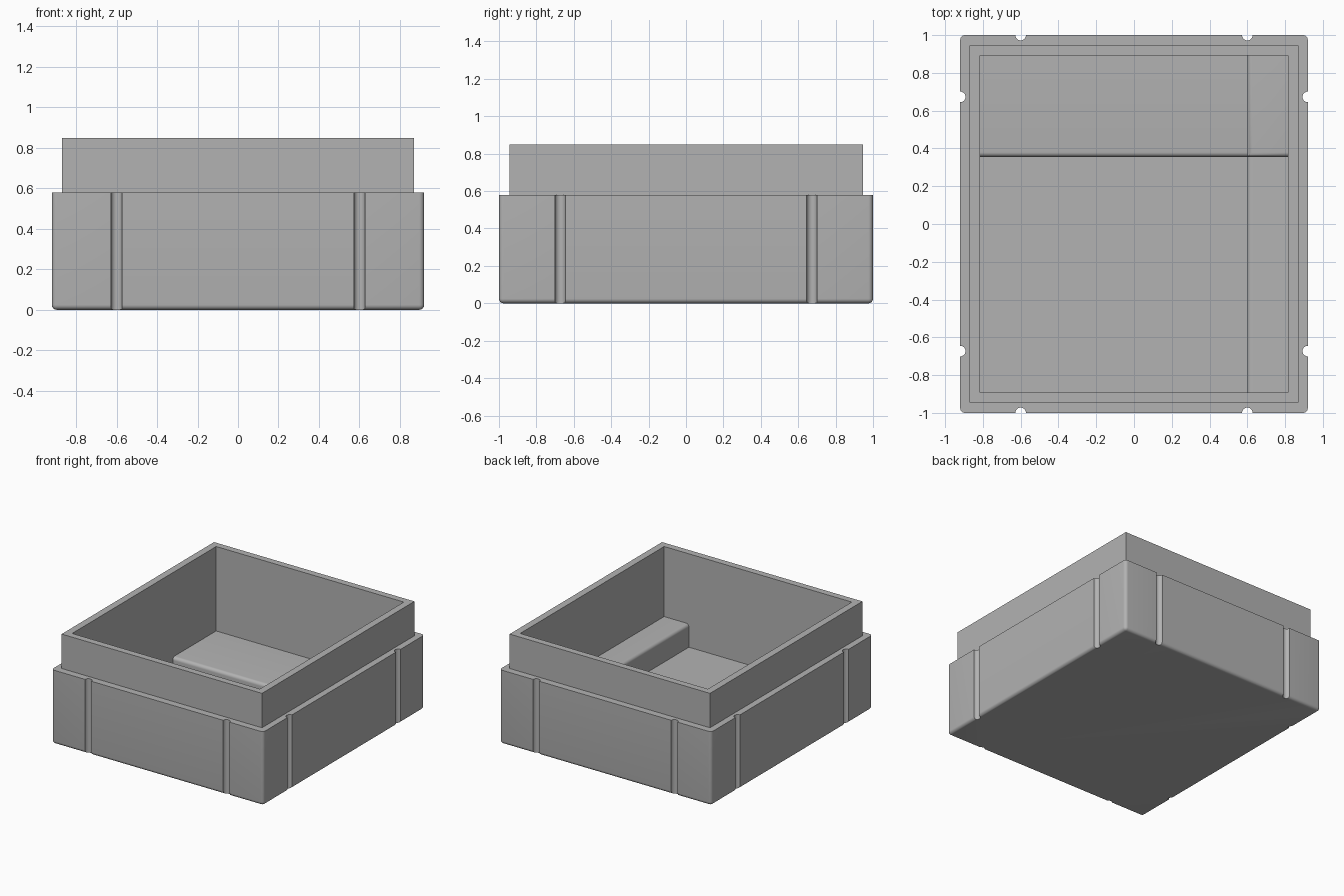
import bpy
import bmesh

if "Cube" in bpy.data.objects:
    bpy.data.objects.remove(bpy.data.objects["Cube"], do_unlink=True)

grey = bpy.data.materials.new("matte_grey")
grey.use_nodes = True
colour = (0.45, 0.45, 0.45, 1)
grey.diffuse_color = colour
grey.node_tree.nodes["Principled BSDF"].inputs["Base Color"].default_value = colour

HX, HY = 0.92, 1.0            # outer half sizes
CX, CY = 0.815, 0.893         # cavity half sizes
FLOOR, SHOULDER, RIM = 0.117, 0.58, 0.85
LEDGE_X, STEP_Y = 0.6, 0.355


def box(name, low, high, radius=0, rounded=None):
    """Box between two corners; edges chosen by the rule are rounded."""
    bm = bmesh.new()
    bmesh.ops.create_cube(bm, size=1)
    for v in bm.verts:
        for i in range(3):
            v.co[i] = low[i] if v.co[i] < 0 else high[i]
    if rounded:
        edges = [e for e in bm.edges if rounded((e.verts[0].co + e.verts[1].co) / 2)]
        bmesh.ops.bevel(bm, geom=edges, offset=radius, segments=6,
                        profile=0.5, affect='EDGES', clamp_overlap=True)
    mesh = bpy.data.meshes.new(name)
    bm.to_mesh(mesh)
    bm.free()
    mesh.materials.append(grey)
    obj = bpy.data.objects.new(name, mesh)
    bpy.context.collection.objects.link(obj)
    return obj


def activate(obj):
    bpy.ops.object.select_all(action='DESELECT')
    obj.select_set(True)
    bpy.context.view_layer.objects.active = obj


def combine(obj, tool, operation):
    activate(obj)
    mod = obj.modifiers.new("combine", 'BOOLEAN')
    mod.operation, mod.object, mod.solver = operation, tool, 'EXACT'
    bpy.ops.object.modifier_apply(modifier=mod.name)
    bpy.data.objects.remove(tool, do_unlink=True)


# Outer tray, rounded everywhere except its top shoulder
tray = box("tray_body", (-HX, -HY, 0), (HX, HY, SHOULDER), 0.025,
           lambda c: c.z < SHOULDER - 0.01)

# Half-round grooves down each side
grooves = [(sx * 0.6, sy * HY) for sx in (-1, 1) for sy in (-1, 1)]
grooves += [(sx * HX, sy * 0.673) for sx in (-1, 1) for sy in (-1, 1)]
for x, y in grooves:
    bpy.ops.mesh.primitive_cylinder_add(vertices=32, radius=0.028, depth=2,
                                        location=(x, y, 0.3))
    cutter = bpy.context.object
    cutter.data.materials.append(grey)
    combine(tray, cutter, 'DIFFERENCE')

# Raised collar, then the open cavity
combine(tray, box("collar", (-0.87, -0.945, 0.3), (0.87, 0.945, RIM)), 'UNION')
combine(tray, box("cavity", (-CX, -CY, FLOOR), (CX, CY, 1.2)), 'DIFFERENCE')

# Stepped floor levels inside the cavity
R = 0.025
back_step = box("back_step", (-CX, STEP_Y, FLOOR), (LEDGE_X, CY, 0.187), R,
                lambda c: c.z > 0.18 and c.y < STEP_Y + 0.01)
side_ledge = box("side_ledge", (LEDGE_X, -CY, FLOOR), (CX, STEP_Y, 0.3), R,
                 lambda c: c.z > 0.29 and c.x < LEDGE_X + 0.01)
corner_ledge = box("corner_ledge", (LEDGE_X, STEP_Y, FLOOR), (CX, CY, 0.37), R,
                   lambda c: c.z > 0.36 and (c.x < LEDGE_X + 0.01 or c.y < STEP_Y + 0.01))

for obj in (tray, back_step, side_ledge, corner_ledge):
    activate(obj)
    bpy.ops.object.shade_smooth_by_angle(angle=0.55)
